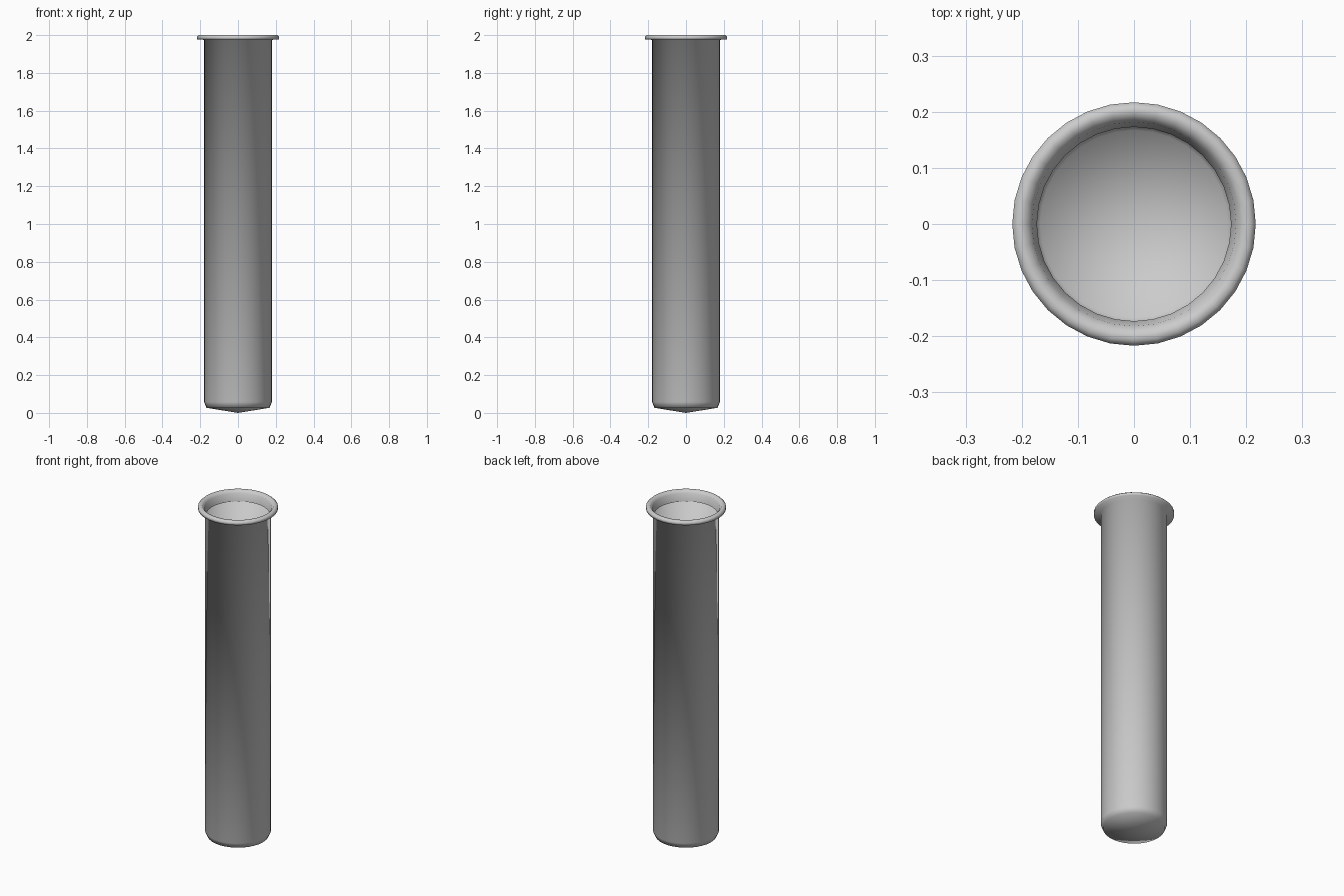
import bpy, bmesh, math

if "Cube" in bpy.data.objects:
    bpy.data.objects.remove(bpy.data.objects["Cube"])

SIDES = 32

glass = bpy.data.materials.new("light grey glass")
glass.diffuse_color = (0.6, 0.6, 0.6, 1)
glass.use_nodes = True
glass.node_tree.nodes["Principled BSDF"].inputs["Base Color"].default_value = glass.diffuse_color


def lathe(name, profile, material):
    """Spin an (r, z) profile around the z axis."""
    bm = bmesh.new()
    verts = [bm.verts.new((r, 0, z)) for r, z in profile]
    edges = [bm.edges.new(pair) for pair in zip(verts, verts[1:])]
    bmesh.ops.spin(bm, geom=verts + edges, axis=(0, 0, 1), cent=(0, 0, 0),
                   angle=math.tau, steps=SIDES, use_duplicate=False)
    bmesh.ops.remove_doubles(bm, verts=bm.verts, dist=1e-4)
    bmesh.ops.recalc_face_normals(bm, faces=bm.faces)
    # outer wall must face outwards
    wall = max(bm.faces, key=lambda f: f.calc_area())
    if wall.normal.dot(wall.calc_center_median().xy.to_3d()) < 0:
        bmesh.ops.reverse_faces(bm, faces=bm.faces)
    for f in bm.faces:
        f.smooth = True
    mesh = bpy.data.meshes.new(name)
    bm.to_mesh(mesh)
    bm.free()
    mesh.materials.append(material)
    obj = bpy.data.objects.new(name, mesh)
    bpy.context.collection.objects.link(obj)
    return obj


# thin tube: shallow pointed base, straight wall, flared rim, folded inner lip
lathe("test_tube", [
    (0, 0), (0.167, 0.027), (0.18, 0.058),      # base
    (0.18, 1.975), (0.217, 1.978),              # wall and rim underside
    (0.217, 1.992), (0.208, 2.0), (0.195, 2.0), # rim
    (0.182, 1.985), (0.173, 1.94),              # inner lip
], glass)
